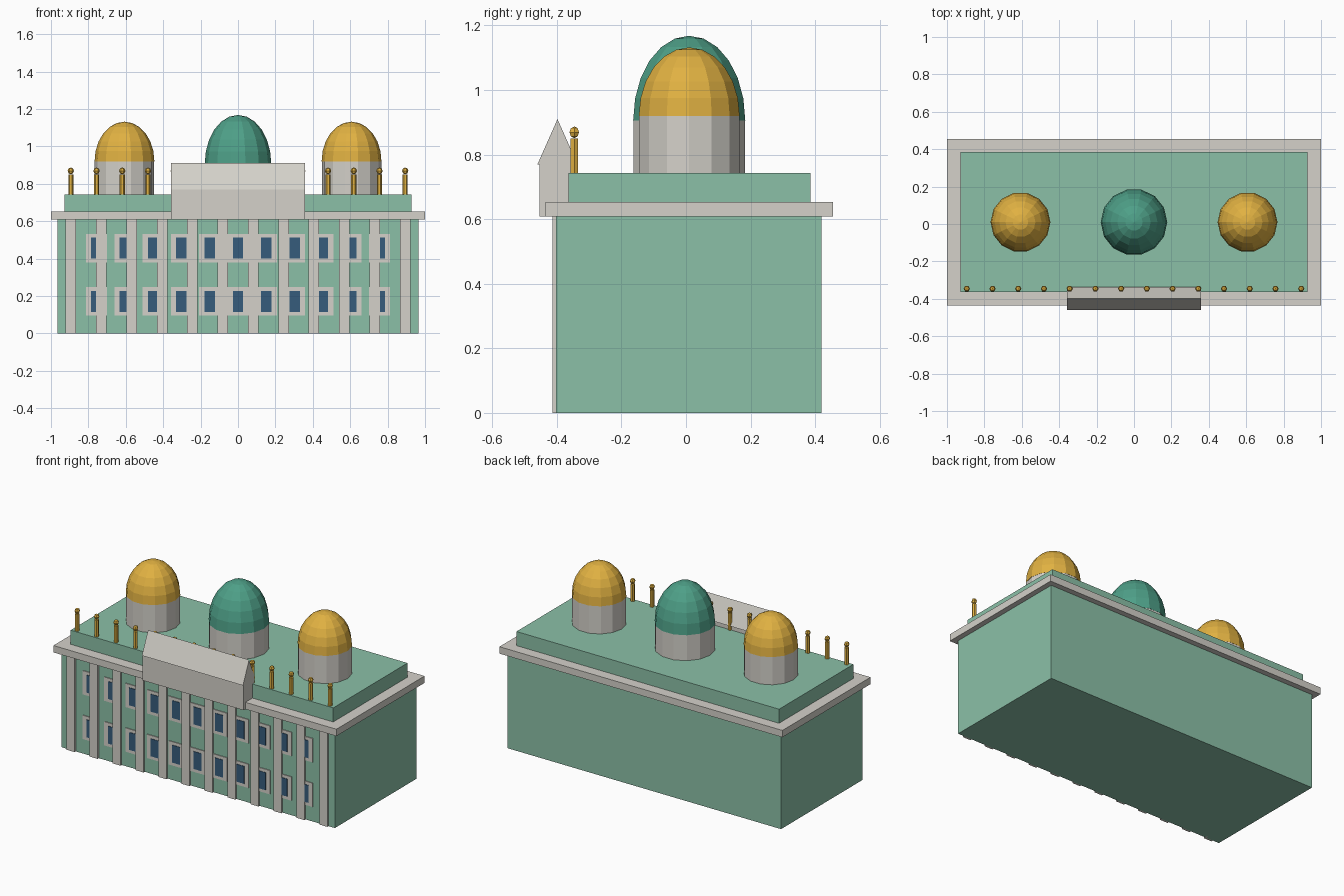
import bpy, bmesh
from math import cos, sin, pi

cube = bpy.data.objects.get("Cube")
if cube:
    bpy.data.objects.remove(cube, do_unlink=True)


def material(name, rgb):
    m = bpy.data.materials.new(name)
    m.use_nodes = True
    col = (*rgb, 1)
    m.diffuse_color = col
    m.node_tree.nodes["Principled BSDF"].inputs["Base Color"].default_value = col
    return m


GREEN = material("pale green wall", (0.26, 0.53, 0.39))
STONE = material("light stone", (0.66, 0.64, 0.59))
GLASS = material("blue glass", (0.037, 0.107, 0.2))
GOLD = material("gold", (0.75, 0.44, 0.054))
TEAL = material("teal dome", (0.076, 0.35, 0.245))


def finish(name, bm, mat):
    bmesh.ops.recalc_face_normals(bm, faces=bm.faces)
    mesh = bpy.data.meshes.new(name)
    bm.to_mesh(mesh)
    bm.free()
    mesh.materials.append(mat)
    obj = bpy.data.objects.new(name, mesh)
    bpy.context.collection.objects.link(obj)
    return obj


def box(name, xs, ys, zs, mat):
    """Box spanning the given (low, high) ranges."""
    bm = bmesh.new()
    bmesh.ops.create_cube(bm, size=1)
    for v in bm.verts:
        v.co = [r[0] if c < 0 else r[1] for c, r in zip(v.co, (xs, ys, zs))]
    return finish(name, bm, mat)


def lathe(name, profile, sides, centre, mat):
    """Faceted solid of revolution from (radius, z) points."""
    bm = bmesh.new()
    rings = []
    for r, z in profile:
        count = sides if r > 0 else 1
        rings.append([bm.verts.new((centre[0] + r * cos(2 * pi * i / sides),
                                    centre[1] + r * sin(2 * pi * i / sides), z))
                      for i in range(count)])
    for a, b in zip(rings, rings[1:]):
        for i in range(sides):
            j = (i + 1) % sides
            quad = [a[i % len(a)], a[j % len(a)], b[j % len(b)], b[i % len(b)]]
            bm.faces.new(list(dict.fromkeys(quad)))
    for ring in (rings[0], rings[-1]):
        if len(ring) > 1:
            bm.faces.new(ring)
    return finish(name, bm, mat)


def spread(count, reach):
    return [-reach + 2 * reach * i / (count - 1) for i in range(count)]


# Main block, cornice and attic storey
FRONT = -0.402
box("main_block", (-0.966, 0.966), (FRONT, 0.42), (0, 0.61), GREEN)
box("cornice", (-1, 1), (-0.435, 0.455), (0.609, 0.653), STONE)
box("attic", (-0.928, 0.928), (-0.364, 0.386), (0.653, 0.743), GREEN)

# Pilasters along the front
for x in spread(12, 0.893):
    box("pilaster", (x - 0.028, x + 0.028), (FRONT - 0.012, FRONT + 0.02), (0, 0.61), STONE)

# Two rows of framed windows
for z in (0.171, 0.456):
    for x in spread(11, 0.757):
        box("window_frame", (x - 0.056, x + 0.056), (FRONT - 0.005, FRONT + 0.003),
            (z - 0.076, z + 0.076), STONE)
        box("window_pane", (x - 0.028, x + 0.028), (FRONT - 0.008, FRONT),
            (z - 0.056, z + 0.056), GLASS)

# Central parapet with a ridged roof
HALF = 0.357
box("parapet", (-HALF, HALF), (-0.453, -0.343), (0.609, 0.772), STONE)
bm = bmesh.new()
ends = [[bm.verts.new((x, y, z)) for y, z in ((-0.46, 0.77), (-0.336, 0.77), (-0.398, 0.91))]
        for x in (-HALF, HALF)]
for end in ends:
    bm.faces.new(end)
for i in range(3):
    j = (i + 1) % 3
    bm.faces.new((ends[0][i], ends[0][j], ends[1][j], ends[1][i]))
finish("parapet_roof", bm, STONE)

# Drums and domes
for side, x, radius, spring, top, mat in (("right", -0.607, 0.16, 0.92, 1.132, GOLD),
                                          ("centre", 0, 0.178, 0.906, 1.168, TEAL),
                                          ("left", 0.607, 0.16, 0.92, 1.132, GOLD)):
    centre = (x, 0.01)
    lathe(side + "_drum", [(radius - 0.001, 0.74), (radius - 0.001, spring)], 14, centre, STONE)
    arc = [(radius * cos(pi / 2 * k / 6), spring + (top - spring) * sin(pi / 2 * k / 6))
           for k in range(6)]
    lathe(side + "_dome", arc + [(0, top)], 14, centre, mat)

# Posts with ball finials along the roof edge
for x in spread(14, 0.894):
    spot = (x, -0.346)
    lathe("roof_post", [(0.0135, 0.742), (0.0135, 0.85)], 6, spot, GOLD)
    ball = [(0.017 * sin(pi * k / 4), 0.869 - 0.018 * cos(pi * k / 4)) for k in range(1, 4)]
    lathe("post_finial", [(0, 0.851)] + ball + [(0, 0.887)], 6, spot, GOLD)
